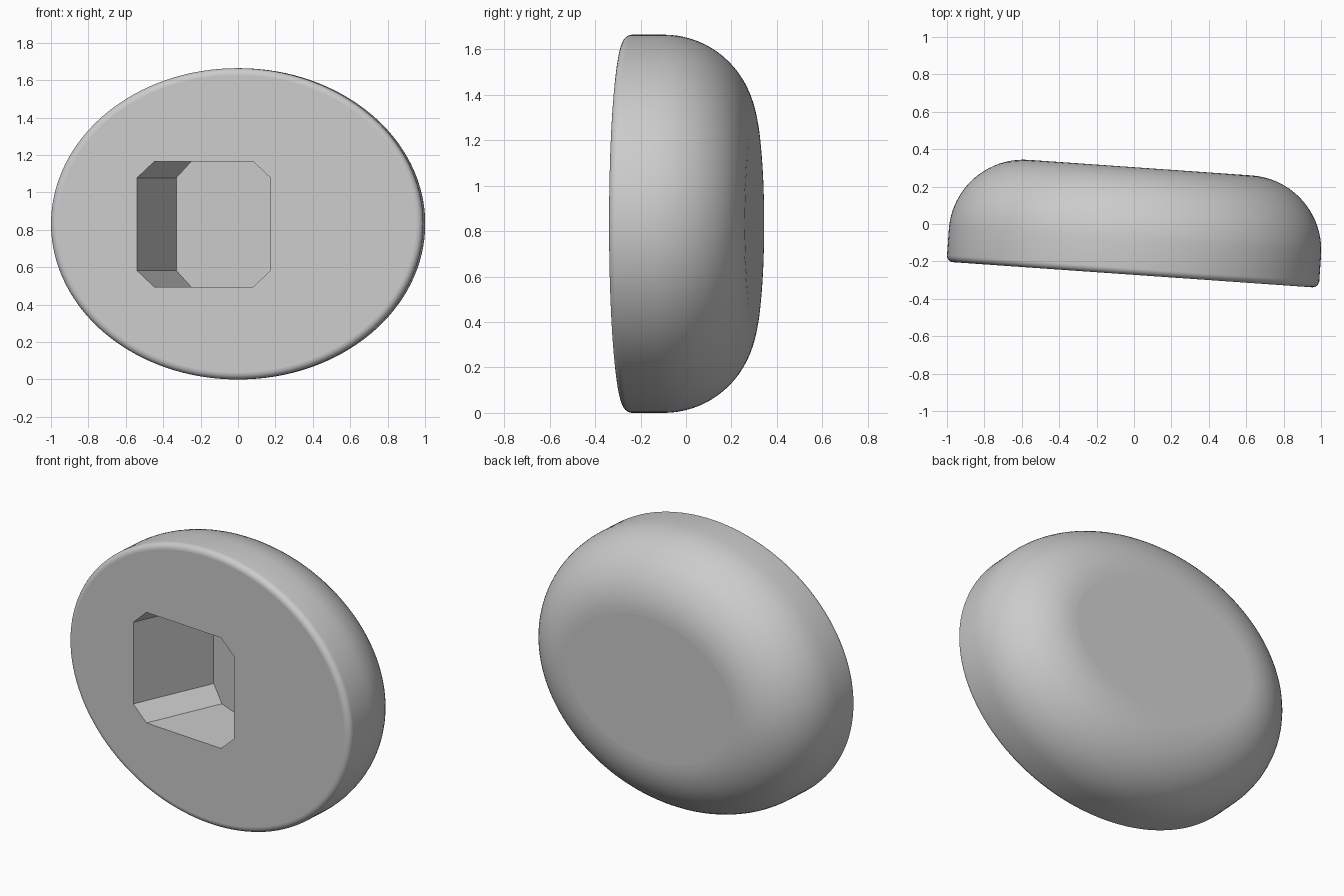
import bpy, bmesh
from math import sin, cos, pi, hypot, radians

cube = bpy.data.objects.get("Cube")
if cube:
    bpy.data.objects.remove(cube)

grey = bpy.data.materials.new("plain_grey")
grey.use_nodes = True
colour = (0.6, 0.6, 0.6, 1)
grey.diffuse_color = colour
grey.node_tree.nodes["Principled BSDF"].inputs["Base Color"].default_value = colour


def loft(name, rings, smooth_sides):
    """Join closed rings of points with quads and cap both ends flat."""
    bm = bmesh.new()
    loops = [[bm.verts.new(p) for p in ring] for ring in rings]
    n = len(loops[0])
    for a, b in zip(loops, loops[1:]):
        for i in range(n):
            j = (i + 1) % n
            bm.faces.new((a[i], a[j], b[j], b[i])).smooth = smooth_sides
    bm.faces.new(loops[0])
    bm.faces.new(loops[-1])
    bmesh.ops.recalc_face_normals(bm, faces=bm.faces)
    mesh = bpy.data.meshes.new(name)
    bm.to_mesh(mesh)
    bm.free()
    mesh.materials.append(grey)
    obj = bpy.data.objects.new(name, mesh)
    bpy.context.collection.objects.link(obj)
    return obj


# Oval body: an ellipse with a small front fillet and a large back fillet
HALF_W, HALF_H, HALF_D = 0.9975, 0.832, 0.287
FRONT_R, BACK_R = 0.035, 0.4


def oval(inset, y, n=128):
    ring = []
    for i in range(n):
        t = 2 * pi * i / n
        nx, nz = HALF_H * cos(t), HALF_W * sin(t)
        k = inset / hypot(nx, nz)
        ring.append((HALF_W * cos(t) - k * nx, y, HALF_H * sin(t) - k * nz))
    return ring


def fillet(radius, steps):
    for i in range(steps + 1):
        a = pi / 2 * i / steps
        yield radius * (1 - sin(a)), radius * (1 - cos(a))


rings = [oval(inset, -HALF_D + d) for inset, d in fillet(FRONT_R, 6)]
rings += [oval(inset, HALF_D - d) for inset, d in reversed(list(fillet(BACK_R, 20)))]
body = loft("oval_body", rings, True)
body.location = (0.013, 0.015, HALF_H)
body.rotation_euler.z = radians(-4)

# Slanted square socket with chamfered corners
S, C = 0.336, 0.088
corners = []
for sx, sz in ((1, 1), (-1, 1), (-1, -1), (1, -1)):
    pair = [(sx * S, sz * (S - C)), (sx * (S - C), sz * S)]
    corners += pair if sx == sz else pair[::-1]
cutter = loft("socket_cutter", [[(x, y, z) for x, z in corners] for y in (-1.2, 0)], False)
tilt = radians(24)
cutter.location = (-0.33 + S * cos(tilt), 0.238 - S * sin(tilt), 0.83)
cutter.rotation_euler.z = -tilt
cutter.hide_render = True

cut = body.modifiers.new("socket", 'BOOLEAN')
cut.operation = 'DIFFERENCE'
cut.solver = 'EXACT'
cut.object = cutter
bpy.context.view_layer.objects.active = body
bpy.ops.object.modifier_apply(modifier=cut.name)
bpy.data.objects.remove(cutter)
